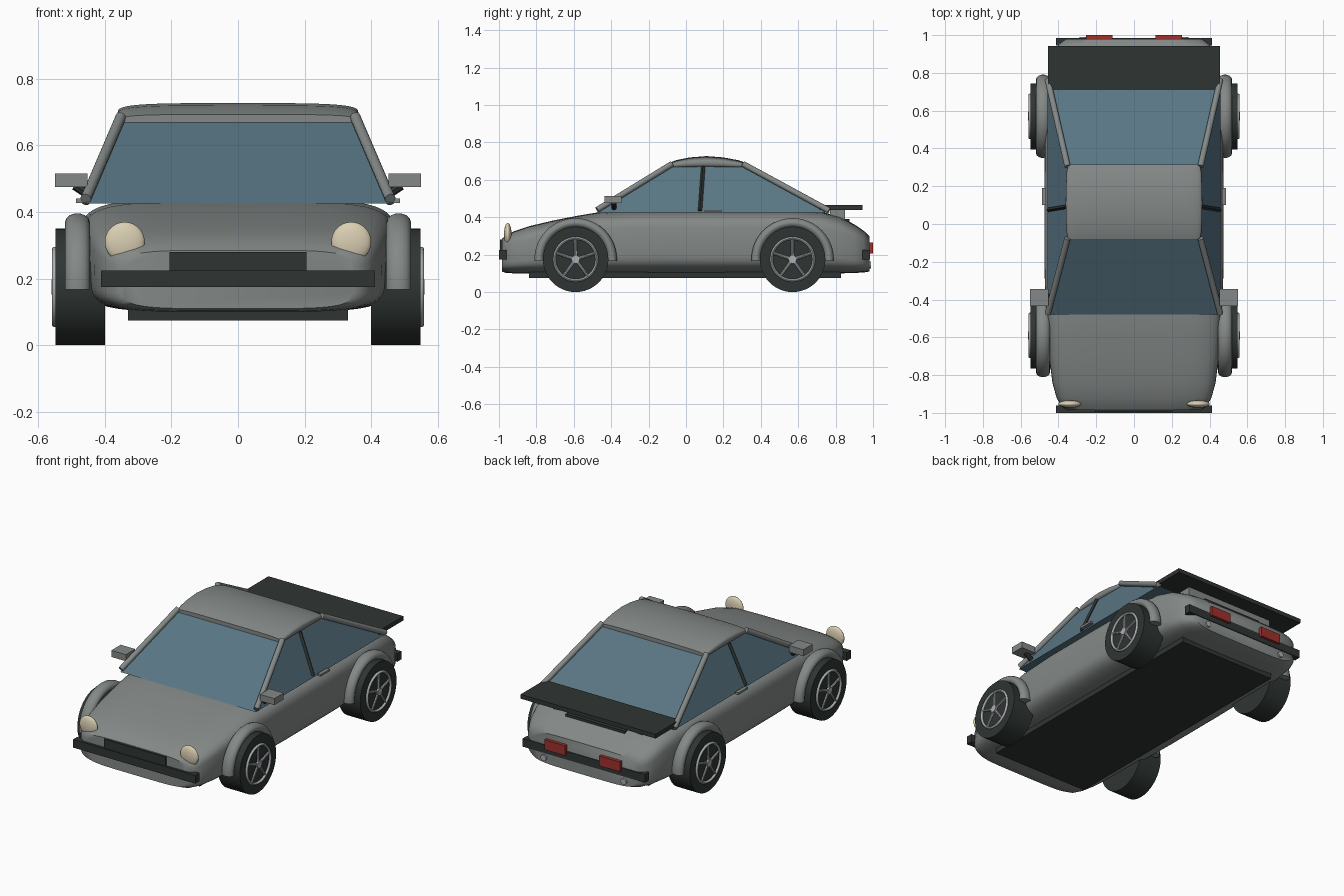
import bpy, bmesh, math
from mathutils import Vector, Matrix

if "Cube" in bpy.data.objects:
    bpy.data.objects.remove(bpy.data.objects["Cube"])


def mat(name, col):
    m = bpy.data.materials.new(name)
    m.diffuse_color = (*col, 1)
    m.use_nodes = True
    m.node_tree.nodes["Principled BSDF"].inputs["Base Color"].default_value = m.diffuse_color
    return m


PAINT = mat("grey_paint", (0.23, 0.25, 0.245))
GLASS = mat("blue_glass", (0.10, 0.18, 0.23))
BLACK = mat("black_trim", (0.028, 0.036, 0.034))
METAL = mat("light_metal", (0.42, 0.43, 0.45))
LAMP = mat("cream_lamp", (0.70, 0.62, 0.45))
RED = mat("red_lamp", (0.35, 0.03, 0.025))


def finish(name, bm, material, smooth=None):
    bmesh.ops.recalc_face_normals(bm, faces=bm.faces)
    me = bpy.data.meshes.new(name)
    bm.to_mesh(me)
    bm.free()
    me.materials.append(material)
    ob = bpy.data.objects.new(name, me)
    bpy.context.collection.objects.link(ob)
    if smooth:
        bpy.ops.object.select_all(action='DESELECT')
        ob.select_set(True)
        bpy.context.view_layer.objects.active = ob
        bpy.ops.object.shade_smooth_by_angle(angle=math.radians(smooth))
    return ob


def box(name, x, y, z, material):
    bm = bmesh.new()
    c = Vector([(a + b) / 2 for a, b in (x, y, z)])
    d = Vector([abs(b - a) for a, b in (x, y, z)])
    bmesh.ops.create_cube(bm, size=1, matrix=Matrix.LocRotScale(c, None, d))
    return finish(name, bm, material)


def rod(name, a, b, r, material, seg=16, r2=None):
    a, b = Vector(a), Vector(b)
    bm = bmesh.new()
    q = (b - a).to_track_quat('Z', 'Y')
    bmesh.ops.create_cone(bm, cap_ends=True, segments=seg, radius1=r,
                          radius2=r if r2 is None else r2, depth=(b - a).length,
                          matrix=Matrix.LocRotScale((a + b) / 2, q, None))
    return finish(name, bm, material, 40)


def skin(bm, rings, closed=False):
    n = len(rings[0])
    pairs = list(zip(rings, rings[1:])) + ([(rings[-1], rings[0])] if closed else [])
    for r, s in pairs:
        for i in range(n):
            j = (i + 1) % n
            bm.faces.new((r[i], r[j], s[j], s[i]))
    if not closed:
        bm.faces.new(rings[0])
        bm.faces.new(rings[-1])


def loft(name, sections, power, material, n=48):
    """Superellipse sections along y: (y, half width, bottom, top)."""
    bm, rings = bmesh.new(), []
    for y, w, zb, zt in sections:
        ring = []
        for i in range(n):
            t = 2 * math.pi * i / n
            c, s = math.cos(t), math.sin(t)
            ring.append(bm.verts.new((
                w * math.copysign(abs(c) ** (2 / power), c), y,
                (zb + zt) / 2 + (zt - zb) / 2 * math.copysign(abs(s) ** (2 / power), s))))
        rings.append(ring)
    skin(bm, rings)
    return finish(name, bm, material, 45)


def sweep_ring(name, c, radius, rx, rr, a0, a1, material, steps=40, n=14):
    """Elliptic tube swept round the x axis, full or partial."""
    full = abs(a1 - a0) >= 359
    bm, rings = bmesh.new(), []
    for k in range(steps if full else steps + 1):
        a = math.radians(a0 + (a1 - a0) * k / steps)
        ring = []
        for i in range(n):
            t = 2 * math.pi * i / n
            r = radius + rr * math.sin(t)
            ring.append(bm.verts.new((c[0] + rx * math.cos(t), c[1] + r * math.cos(a),
                                      c[2] + r * math.sin(a))))
        rings.append(ring)
    skin(bm, rings, full)
    return finish(name, bm, material, 45)


# main body and domed roof
loft("body", [(-0.985, 0.35, 0.11, 0.285), (-0.965, 0.385, 0.103, 0.30),
              (-0.92, 0.41, 0.10, 0.325), (-0.84, 0.432, 0.10, 0.352),
              (-0.7, 0.45, 0.10, 0.385), (-0.58, 0.46, 0.10, 0.408),
              (-0.45, 0.468, 0.10, 0.43), (-0.2, 0.475, 0.10, 0.438),
              (0.2, 0.475, 0.10, 0.438), (0.55, 0.47, 0.10, 0.438),
              (0.72, 0.46, 0.10, 0.43), (0.82, 0.445, 0.10, 0.405),
              (0.9, 0.425, 0.102, 0.362), (0.95, 0.40, 0.105, 0.328),
              (0.98, 0.36, 0.11, 0.30)], 5, PAINT)
loft("roof", [(-0.085, 0.348, 0.657, 0.693), (-0.05, 0.356, 0.657, 0.706),
              (0.02, 0.36, 0.657, 0.72), (0.11, 0.362, 0.657, 0.727),
              (0.2, 0.36, 0.657, 0.72), (0.28, 0.356, 0.657, 0.705),
              (0.315, 0.348, 0.657, 0.693)], 4, PAINT)

# glass cabin
bm = bmesh.new()
low = [bm.verts.new(p) for p in ((-.457, -.48, .425), (.457, -.48, .425), (.457, .77, .425), (-.457, .77, .425))]
top = [bm.verts.new(p) for p in ((-.347, -.08, .672), (.347, -.08, .672), (.347, .31, .672), (-.347, .31, .672))]
skin(bm, [low, top])
finish("cabin_glass", bm, GLASS)

# floor, bumpers, grille, spoiler and its mount
box("floor_plate", (-.33, .33), (-.84, .83), (.075, .11), BLACK)
box("front_bumper", (-.412, .412), (-1, -.96), (.175, .225), BLACK)
box("front_grille", (-.206, .206), (-.995, -.96), (.225, .28), BLACK)
box("rear_bumper", (-.412, .412), (.945, .985), (.175, .225), BLACK)
box("rear_spoiler", (-.455, .455), (.71, .943), (.44, .466), BLACK)
box("spoiler_mount", (-.3, .3), (.77, .85), (.38, .44), PAINT)
box("engine_vent", (-.2, .2), (.80, .875), (.375, .39), BLACK)

for s, side in ((-1, "left"), (1, "right")):
    # window pillars
    rod(f"{side}_front_pillar", (s * .457, -.475, .44), (s * .352, -.075, .685), .016, PAINT)
    rod(f"{side}_rear_pillar", (s * .457, .765, .435), (s * .352, .305, .685), .016, PAINT)
    rod(f"{side}_middle_pillar", (s * .455, .075, .435), (s * .354, .092, .67), .011, BLACK, 4)
    # mirror and door handle
    rod(f"{side}_mirror_stalk", (s * .445, -.385, .45), (s * .49, -.385, .48), .014, BLACK, 8)
    box(f"{side}_mirror", (s * .452, s * .55), (-.435, -.345), (.475, .515), PAINT)
    box(f"{side}_door_handle", (s * .465, s * .487), (.10, .19), (.427, .44), PAINT)
    # lamps and exhaust
    bm = bmesh.new()
    bmesh.ops.create_uvsphere(bm, u_segments=32, v_segments=16, radius=1, matrix=Matrix.LocRotScale(
        Vector((s * .34, -.953, .31)), None, Vector((.06, .02, .06))))
    finish(f"{side}_headlight", bm, LAMP, 60)
    box(f"{side}_tail_light", (s * .115, s * .255), (.97, 1), (.205, .265), RED)
    rod(f"{side}_exhaust", (s * .27, .92, .145), (s * .27, .99, .145), .018, METAL)

    for y, end in ((-.59, "front"), (.57, "rear")):
        p = f"{side}_{end}"
        # wheel arch
        sweep_ring(f"{p}_arch", (s * .482, y, .175), .195, .037, .026, -2, 182, PAINT)
        # tyre
        rod(f"{p}_tyre", (s * .40, y, .175), (s * .548, y, .175), .175, BLACK, 48)
        # rim, hub and spokes
        sweep_ring(f"{p}_rim", (s * .548, y, .175), .113, .011, .008, 0, 360, METAL, 40, 10)
        rod(f"{p}_hub", (s * .54, y, .175), (s * .56, y, .175), .022, METAL)
        for k in range(5):
            a = math.radians(90 + 72 * k)
            dy, dz = math.cos(a), math.sin(a)
            rod(f"{p}_spoke", (s * .549, y + .01 * dy, .175 + .01 * dz),
                (s * .549, y + .112 * dy, .175 + .112 * dz), .009, METAL, 8, .007)
